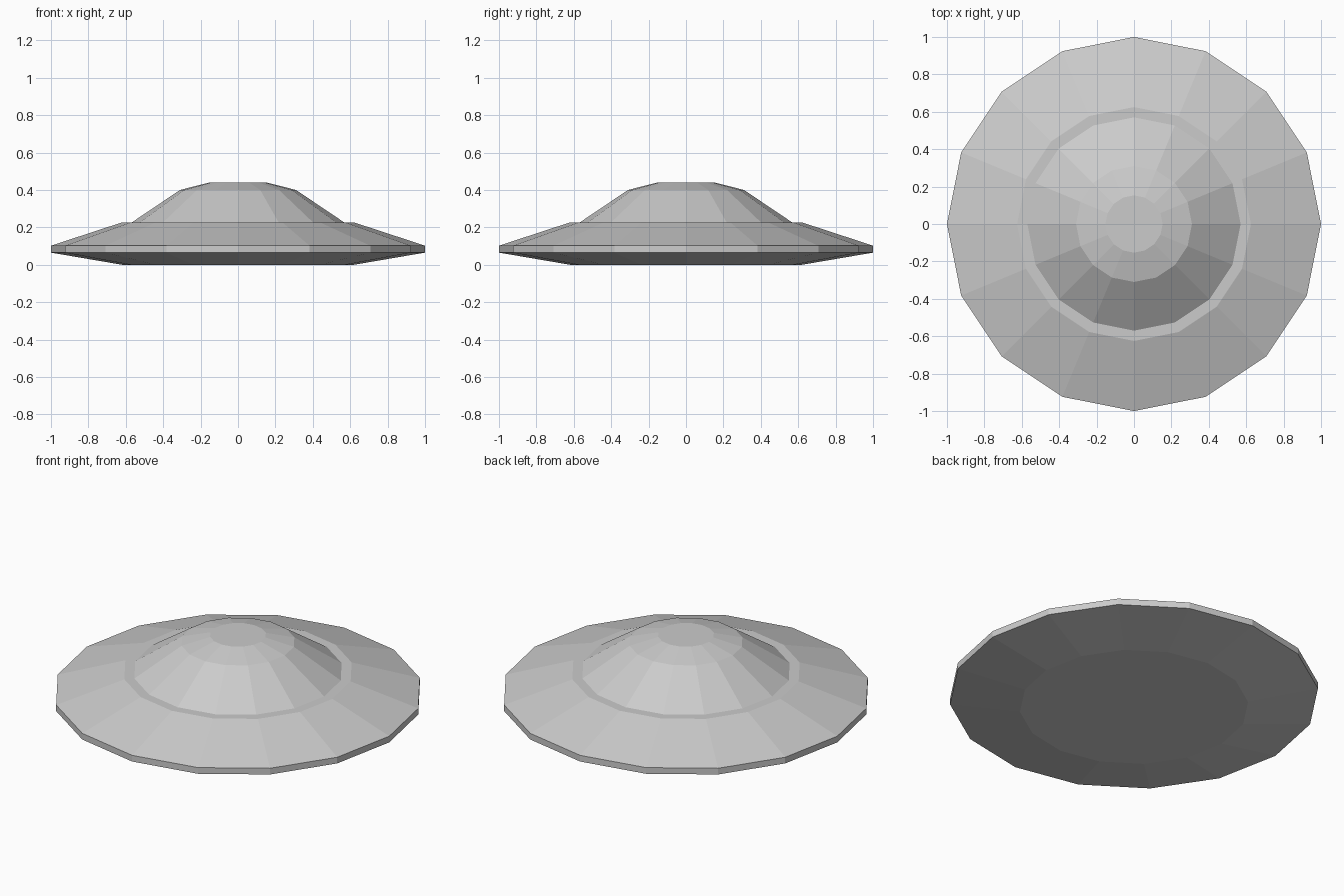
import bpy, bmesh
from math import cos, sin, tau

if "Cube" in bpy.data.objects:
    bpy.data.objects.remove(bpy.data.objects["Cube"])

SIDES = 16


def lathe(name, profile, cap_bottom=False, cap_top=False):
    """Revolve (radius, height) points into a faceted shell."""
    bm = bmesh.new()
    rings = [[bm.verts.new((r * cos(tau * i / SIDES), r * sin(tau * i / SIDES), z))
              for i in range(SIDES)] for r, z in profile]
    for low, high in zip(rings, rings[1:]):
        for i in range(SIDES):
            j = (i + 1) % SIDES
            bm.faces.new((low[i], low[j], high[j], high[i]))
    if cap_bottom:
        bm.faces.new(rings[0][::-1])
    if cap_top:
        bm.faces.new(rings[-1])
    mesh = bpy.data.meshes.new(name)
    bm.to_mesh(mesh)
    bm.free()
    obj = bpy.data.objects.new(name, mesh)
    bpy.context.collection.objects.link(obj)
    return obj


# Wide saucer body: flat underside, thin vertical rim, sloped top and flat ledge
lathe("saucer_body",
      [(0.62, 0.0), (1.0, 0.065), (1.0, 0.102), (0.625, 0.225), (0.57, 0.225)],
      cap_bottom=True)

# Raised centre dome with a shallow shoulder and flat top
lathe("centre_dome", [(0.57, 0.225), (0.31, 0.40), (0.153, 0.44)], cap_top=True)
